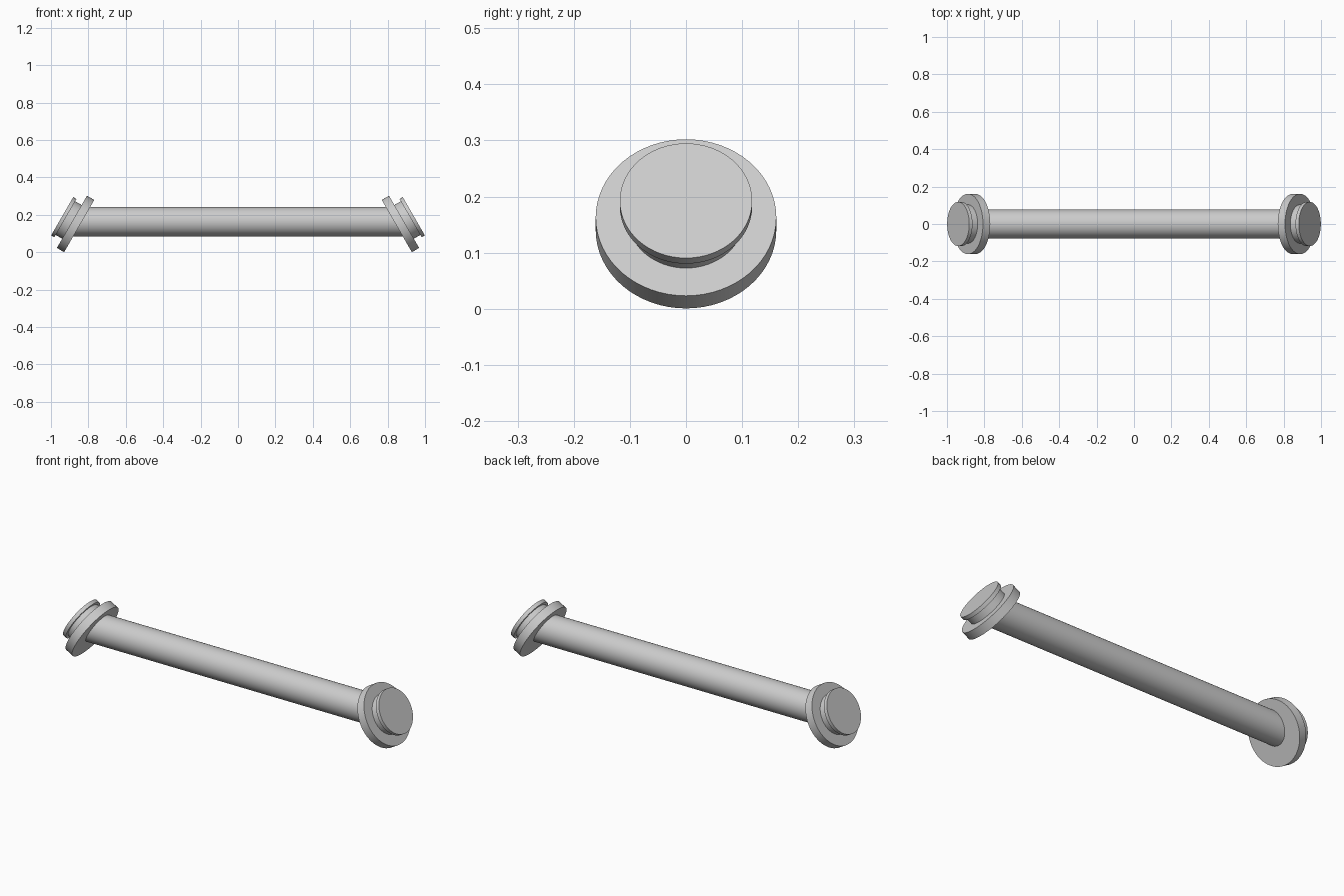
import bpy
import math
from mathutils import Matrix, Vector

cube = bpy.data.objects.get("Cube")
if cube:
    bpy.data.objects.remove(cube, do_unlink=True)

TILT = math.radians(30)
FACE = Vector((0.888, 0, 0.1625))   # centre of the flange's outer face

metal = bpy.data.materials.new("light grey")
metal.use_nodes = True
grey = (0.6, 0.6, 0.6, 1)
metal.diffuse_color = grey
metal.node_tree.nodes["Principled BSDF"].inputs["Base Color"].default_value = grey


def finish(obj, name):
    obj.name = name
    obj.data.materials.append(metal)
    bpy.ops.object.shade_smooth_by_angle(angle=math.radians(30))


def disc(name, side, radius, start, end):
    """Disc on the tilted end axis, between two distances from the flange face."""
    axis = Vector((side * math.cos(TILT), 0, math.sin(TILT)))
    centre = Vector((side * FACE.x, 0, FACE.z)) + axis * (start + end) / 2
    bpy.ops.mesh.primitive_cylinder_add(
        vertices=64, radius=radius, depth=end - start, location=centre,
        rotation=(0, side * (math.pi / 2 - TILT), 0))
    finish(bpy.context.object, name)


# Straight bar, its ends mitred to sit inside the tilted flanges
bpy.ops.mesh.primitive_cylinder_add(vertices=64, radius=0.078, depth=2)
bar = bpy.context.object
bar.data.transform(Matrix.Translation((0, 0, 0.163)) @ Matrix.Rotation(math.pi / 2, 4, "Y"))
for v in bar.data.vertices:
    reach = FACE.x - 0.023 - math.tan(TILT) * (v.co.z - FACE.z)
    v.co.x = math.copysign(reach, v.co.x)
finish(bar, "bar")

# Flange, neck and cap at each end
for label, side in (("left", 1), ("right", -1)):
    disc(label + "_flange", side, 0.161, -0.045, 0)
    disc(label + "_neck", side, 0.104, -0.01, 0.05)
    disc(label + "_cap", side, 0.118, 0.04, 0.06)
